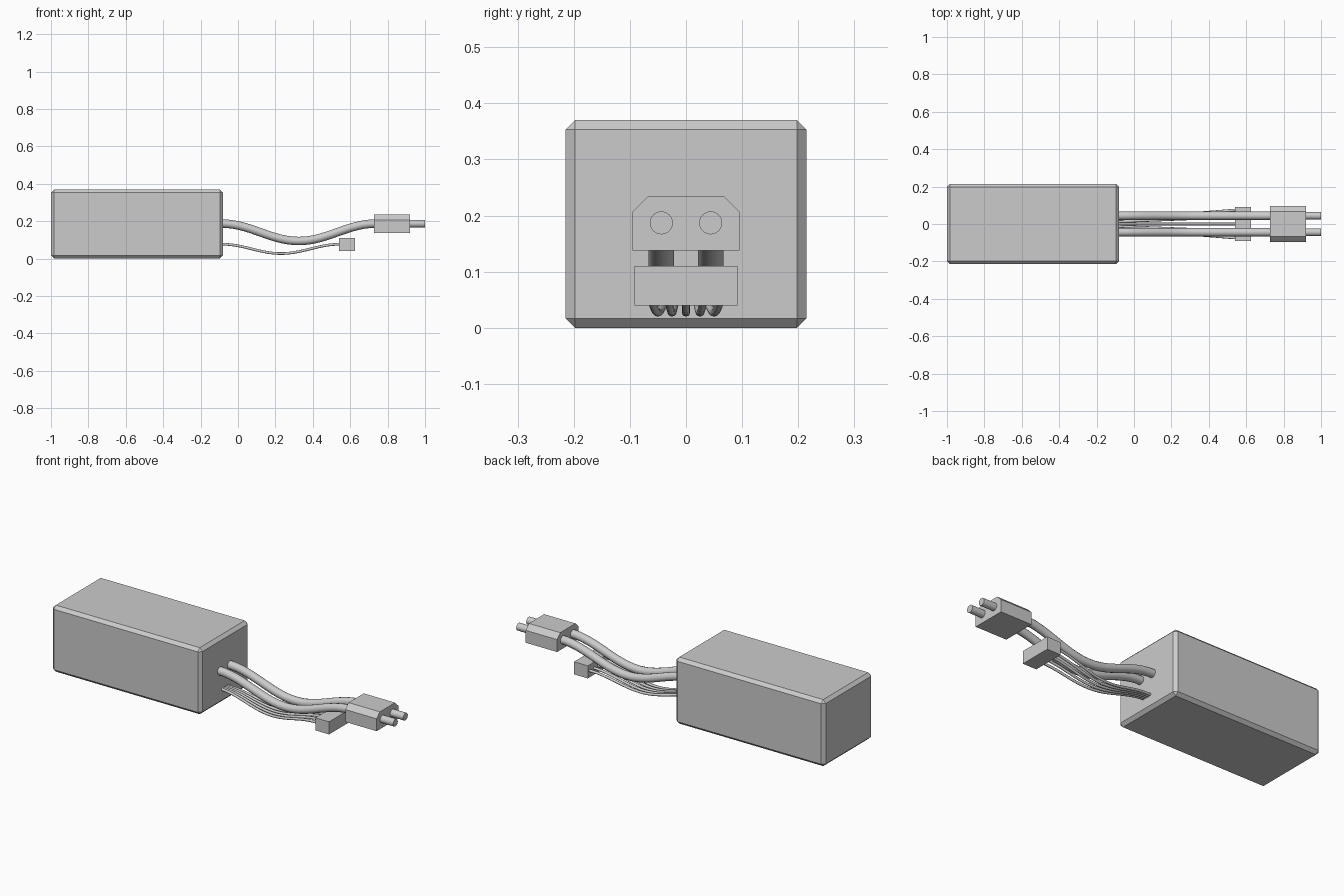
import bpy
import bmesh
from mathutils import Vector

cube = bpy.data.objects.get("Cube")
if cube:
    bpy.data.objects.remove(cube, do_unlink=True)

grey = bpy.data.materials.new("plain grey")
grey.use_nodes = True
colour = (0.6, 0.6, 0.6, 1)
grey.diffuse_color = colour
grey.node_tree.nodes["Principled BSDF"].inputs["Base Color"].default_value = colour


def add_object(name, data):
    obj = bpy.data.objects.new(name, data)
    bpy.context.collection.objects.link(obj)
    data.materials.append(grey)
    return obj


def prism(name, profile, x0, x1, bevel=0):
    """Extrude a (y, z) profile along x, optionally chamfering every edge."""
    bm = bmesh.new()
    face = bm.faces.new([bm.verts.new((x0, y, z)) for y, z in profile])
    ext = bmesh.ops.extrude_face_region(bm, geom=[face])["geom"]
    bmesh.ops.translate(bm, vec=(x1 - x0, 0, 0),
                        verts=[v for v in ext if isinstance(v, bmesh.types.BMVert)])
    if bevel:
        bmesh.ops.bevel(bm, geom=bm.edges[:], offset=bevel, segments=1,
                        affect='EDGES', profile=0.5)
    bmesh.ops.recalc_face_normals(bm, faces=bm.faces[:])
    mesh = bpy.data.meshes.new(name)
    bm.to_mesh(mesh)
    bm.free()
    return add_object(name, mesh)


def cable(name, start, end, sag, radius):
    """Round wire hanging between two points, level at both ends."""
    start, end = Vector(start), Vector(end)
    middle = (start + end) / 2
    middle.z = sag
    handle = (end - start) * 0.182
    handle.z = 0
    curve = bpy.data.curves.new(name, 'CURVE')
    curve.dimensions = '3D'
    curve.bevel_depth = radius
    curve.bevel_resolution = 4
    curve.resolution_u = 14
    curve.use_fill_caps = True
    spline = curve.splines.new('BEZIER')
    spline.bezier_points.add(2)
    for point, co in zip(spline.bezier_points, (start, middle, end)):
        point.handle_left_type = point.handle_right_type = 'FREE'
        point.co = co
        point.handle_left = co - handle
        point.handle_right = co + handle
    obj = add_object(name, curve)
    bpy.ops.object.select_all(action='DESELECT')
    obj.select_set(True)
    bpy.context.view_layer.objects.active = obj
    bpy.ops.object.convert(target='MESH')


def rectangle(w, z0, z1):
    return [(-w, z0), (w, z0), (w, z1), (-w, z1)]


# Battery body with chamfered edges
prism("battery_body", rectangle(0.215, 0, 0.37), -1, -0.08, bevel=0.017)

# Power plug with chamfered top, and the small balance plug
prism("power_plug", [(-0.095, 0.138), (0.095, 0.138), (0.095, 0.207),
                     (0.067, 0.235), (-0.067, 0.235), (-0.095, 0.207)], 0.727, 0.92)
prism("balance_plug", rectangle(0.092, 0.04, 0.11), 0.54, 0.625)

# Power cables and contact pins
for side, y in (("right", -0.044), ("left", 0.044)):
    cable(side + "_power_cable", (-0.085, y, 0.187), (0.735, y, 0.187), 0.094, 0.0225)
    bpy.ops.mesh.primitive_cylinder_add(vertices=24, radius=0.0205, depth=0.09,
                                        location=(0.955, y, 0.187),
                                        rotation=(0, 1.5708, 0))
    pin = bpy.context.object
    pin.name = side + "_contact_pin"
    pin.data.materials.append(grey)
    bpy.ops.object.shade_smooth_by_angle()

# Five balance wires fanning out toward the small plug
for i in range(-2, 3):
    cable(f"balance_wire_{i + 3}", (-0.085, i * 0.0125, 0.077),
          (0.545, i * 0.0375, 0.077), 0.027, 0.007)
